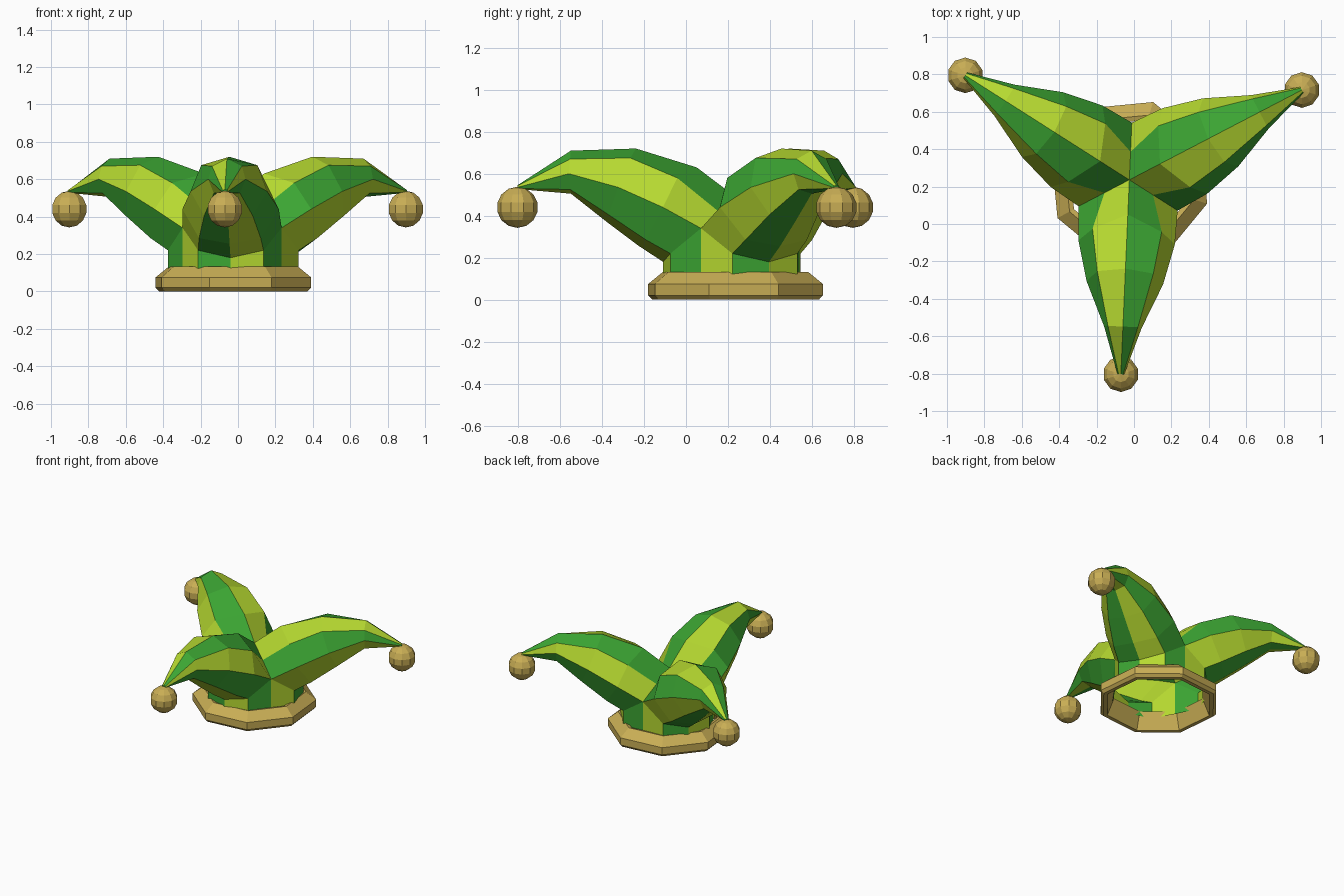
import bpy, bmesh, math
from mathutils import Matrix, Vector

if "Cube" in bpy.data.objects:
    bpy.data.objects.remove(bpy.data.objects["Cube"])

CENTRE = Vector((-0.025, 0.236, 0))
ANGLES = [math.radians(27.5 + 120 * k) for k in range(3)]


def material(name, rgb):
    m = bpy.data.materials.new(name)
    m.diffuse_color = (*rgb, 1)
    m.use_nodes = True
    m.node_tree.nodes["Principled BSDF"].inputs["Base Color"].default_value = m.diffuse_color
    return m


lime = material("lime", (0.47, 0.70, 0.03))
green = material("green", (0.045, 0.38, 0.033))
gold = material("gold", (0.58, 0.42, 0.09))


def finish(bm, name, mats):
    bmesh.ops.remove_doubles(bm, verts=bm.verts, dist=0.0015)
    bmesh.ops.recalc_face_normals(bm, faces=bm.faces)
    mesh = bpy.data.meshes.new(name)
    bm.to_mesh(mesh)
    bm.free()
    for m in mats:
        mesh.materials.append(m)
    ob = bpy.data.objects.new(name, mesh)
    bpy.context.collection.objects.link(ob)
    return ob


# Half cross-sections of a horn from root to tip, each point (outward, half width, height):
# ridge, shoulder, side, lower edge, belly
SECTIONS = [
    [(0, 0, .49), (.075, .13, .42), (.153, .265, .34), (.303, .175, .22), (.345, 0, .18)],
    [(.185, 0, .63), (.27, .185, .58), (.335, .258, .44), (.42, .165, .285), (.46, 0, .255)],
    [(.475, 0, .72), (.495, .15, .675), (.55, .205, .535), (.60, .13, .405), (.62, 0, .375)],
    [(.785, 0, .71), (.785, .08, .67), (.79, .10, .60), (.785, .07, .525), (.785, 0, .505)],
    [(1.04, 0, .545), (1.04, .012, .542), (1.04, .018, .535), (1.04, .012, .53), (1.04, 0, .527)],
]


def full_loop(half):
    # down one side, back up the other
    return [(d, -w, z) for d, w, z in half] + [half[i] for i in (3, 2, 1)]


# Cap: three striped horns joined at the middle, with a band skirt below
bm = bmesh.new()
for a in ANGLES:
    frame = Matrix.Translation(CENTRE) @ Matrix.Rotation(a, 4, 'Z')
    rings = [[bm.verts.new(frame @ Vector(p)) for p in full_loop(s)] for s in SECTIONS]
    for r0, r1 in zip(rings, rings[1:]):
        for i in range(8):
            j = (i + 1) % 8
            f = bm.faces.new((r0[i], r0[j], r1[j], r1[i]))
            f.material_index = i % 2
    tip = bm.faces.new(rings[-1])
    tip.material_index = 1
    # band under the side, lower edge and belly points
    root = rings[0]
    foot = {i: bm.verts.new((root[i].co.x, root[i].co.y, 0.09)) for i in range(2, 7)}
    for i in range(2, 6):
        f = bm.faces.new((root[i], root[i + 1], foot[i + 1], foot[i]))
        f.material_index = i % 2
finish(bm, "striped_cap", [lime, green])

# Octagonal brim ring, bevelled above and below
profile = [(.415, 0), (.435, .02), (.435, .075), (.362, .132), (.335, .125), (.385, 0)]
bm = bmesh.new()
cols = []
for k in range(8):
    a = math.radians(28 + 45 * k)
    cols.append([bm.verts.new(CENTRE + Vector((r * math.cos(a), r * math.sin(a), z)))
                 for r, z in profile])
for k in range(8):
    c0, c1 = cols[k], cols[(k + 1) % 8]
    for i in range(len(profile)):
        j = (i + 1) % len(profile)
        bm.faces.new((c0[i], c1[i], c1[j], c0[j]))
finish(bm, "brim_ring", [gold])

# Bells hanging from the horn tips
for n, a in enumerate(ANGLES):
    bm = bmesh.new()
    bmesh.ops.create_uvsphere(bm, u_segments=10, v_segments=7, radius=0.098)
    ob = finish(bm, f"bell_{n + 1}", [gold])
    ob.location = CENTRE + Vector((1.04 * math.cos(a), 1.04 * math.sin(a), 0.44))
